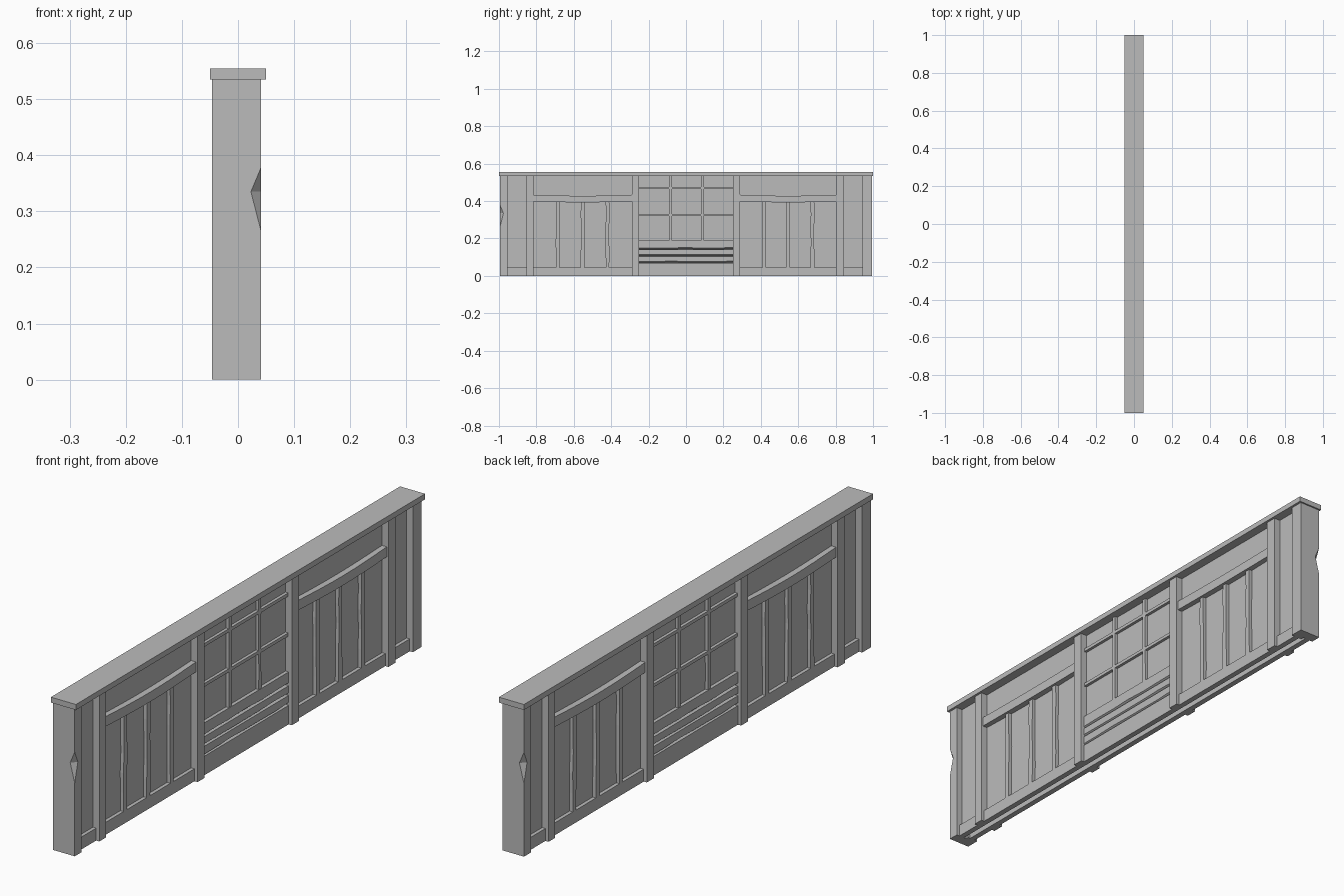
import bpy, bmesh, math, random

random.seed(4)
cube = bpy.data.objects.get("Cube")
if cube:
    bpy.data.objects.remove(cube)

grey = bpy.data.materials.new("plain grey")
grey.use_nodes = True
grey.diffuse_color = (0.5, 0.5, 0.5, 1)
grey.node_tree.nodes["Principled BSDF"].inputs["Base Color"].default_value = (0.5, 0.5, 0.5, 1)

MID = -0.0025    # plane where the two faces of the wall meet
TOP = 0.54
PANEL, TRIM, RAIL, BEAM, POST = 0.018, 0.029, 0.031, 0.04, 0.0435
END = 0.994


def finish(bm, name):
    """Turn a bmesh into an object."""
    bmesh.ops.remove_doubles(bm, verts=bm.verts, dist=1e-5)
    bmesh.ops.recalc_face_normals(bm, faces=bm.faces)
    mesh = bpy.data.meshes.new(name)
    bm.to_mesh(mesh)
    bm.free()
    mesh.materials.append(grey)
    obj = bpy.data.objects.new(name, mesh)
    bpy.context.collection.objects.link(obj)
    return obj


def loft(name, sections):
    """Skin a row of cross-sections and close both ends."""
    bm = bmesh.new()
    rings = [[bm.verts.new(p) for p in s] for s in sections]
    n = len(rings[0])
    for a, b in zip(rings, rings[1:]):
        for i in range(n):
            j = (i + 1) % n
            bm.faces.new((a[i], a[j], b[j], b[i]))
    bm.faces.new(rings[0])
    bm.faces.new(rings[-1])
    return finish(bm, name)


def block(name, x, y, z):
    return loft(name, [[(a, y[0], z[0]), (a, y[1], z[0]), (a, y[1], z[1]), (a, y[0], z[1])] for a in x])


def upright(name, y, width, z, front, wobble):
    """Narrow stile with slightly uneven hand-cut edges."""
    rows = []
    for i in range(6):
        h = z[0] + (z[1] - z[0]) * i / 5
        a = y - width / 2 + random.uniform(-wobble, wobble)
        b = y + width / 2 + random.uniform(-wobble, wobble)
        rows.append([(PANEL - 0.003, a, h), (front, a, h), (front, b, h), (PANEL - 0.003, b, h)])
    return loft(name, rows)


def sagging_beam(name, y):
    """Heavy cross beam, bowed a little down and outward."""
    rows = []
    for i in range(9):
        t = i / 8
        bow = math.sin(math.pi * t)
        py = y[0] + (y[1] - y[0]) * t
        lo, hi, front = 0.398 - 0.005 * bow, 0.434 - 0.006 * bow, BEAM - 0.003 + 0.004 * bow
        rows.append([(PANEL - 0.003, py, lo), (front, py, lo), (front, py, hi), (PANEL - 0.003, py, hi)])
    return loft(name, rows)


def plank(name, z):
    """Horizontal board with an uneven undercut lower edge."""
    rows = []
    for i in range(7):
        y = -0.255 + 0.51 * i / 6
        lo = z[0] + (random.uniform(-0.002, 0.002) if z[0] else 0)
        cut = 0.008 if z[0] else 0
        rows.append([(PANEL - 0.003, y, lo), (PANEL, y, lo), (RAIL, y, lo + cut), (RAIL, y, z[1]),
                     (PANEL - 0.003, y, z[1])])
    return loft(name, rows)


def chipped_post(name):
    """End post with a notch knocked out of its outer corner."""
    rows = []
    for h, dx, dy in ((0, 0, 0), (0.265, 0, 0), (0.335, 0.018, 0.018), (0.378, 0, 0), (TOP, 0, 0)):
        rows.append([(0, -END, h), (POST - dx, -END, h), (POST, -END + dy, h), (POST, -0.955, h), (0, -0.955, h)])
    return loft(name, rows)


# One face of the wall
face = [block("back_panel", (PANEL - 0.008, PANEL), (-0.97, 0.97), (0, TOP)),
        chipped_post("chipped_end_post"),
        block("plain_end_post", (0, POST), (0.943, END), (0, TOP))]
for y0, y1 in ((-0.853, -0.815), (-0.29, -0.25), (0.25, 0.29), (0.803, 0.845)):
    face.append(block("post", (PANEL - 0.003, POST), (y0, y1), (0, TOP)))

# Bottom rails of the side bays
for y0, y1 in ((-0.96, -0.85), (-0.82, -0.285), (0.285, 0.81), (0.84, 0.95)):
    face.append(block("bottom_rail", (PANEL - 0.008, RAIL), (y0, y1), (0, 0.045)))

# Panelled bays
for y0, y1 in ((-0.818, -0.287), (0.287, 0.806)):
    face.append(sagging_beam("cross_beam", (y0, y1)))
    for k in (1, 2, 3):
        face.append(upright("stile", y0 + (y1 - y0) * k / 4, 0.02, (0.04, 0.4), RAIL, 0.002))

# Central window grid
for y in (-0.083, 0.088):
    face.append(upright("window_bar", y, 0.014, (0.19, TOP), TRIM, 0.0005))
for z in (0.325, 0.47):
    face.append(block("window_crossbar", (PANEL - 0.003, TRIM), (-0.255, 0.255), (z - 0.006, z + 0.006)))

# Boards below the windows
for z in ((0, 0.069), (0.07, 0.105), (0.107, 0.14), (0.142, 0.19)):
    face.append(plank("board", z))

# Second face is the first one turned around
for obj in face:
    obj.location.x = MID
    twin = obj.copy()
    twin.name = "rear_" + obj.name.split(".")[0]
    twin.rotation_euler.z = math.pi
    bpy.context.collection.objects.link(twin)

# Coping along the top
block("top_cap", (-0.05, 0.05), (-1, 1), (0.535, 0.555))
